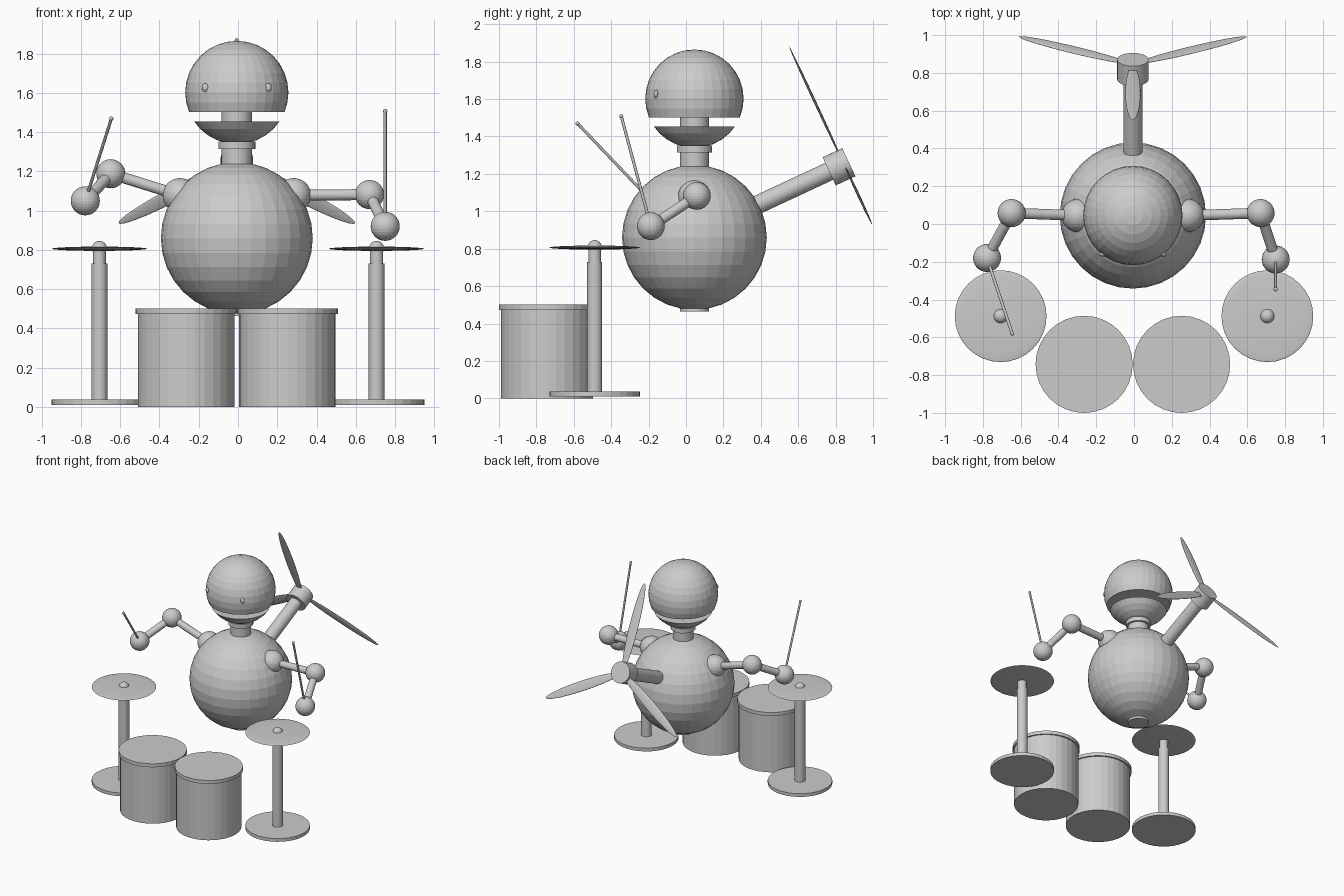
import bpy, bmesh, math
from mathutils import Vector, Matrix

if "Cube" in bpy.data.objects:
    bpy.data.objects.remove(bpy.data.objects["Cube"])

CX = -0.006            # the figure's own centre line
BODY_Y = 0.045

grey = bpy.data.materials.new("plain_grey")
grey.diffuse_color = (0.6, 0.6, 0.6, 1)
grey.use_nodes = True
grey.node_tree.nodes["Principled BSDF"].inputs["Base Color"].default_value = grey.diffuse_color


def finish(name, bm):
    me = bpy.data.meshes.new(name)
    bm.to_mesh(me)
    bm.free()
    me.materials.append(grey)
    ob = bpy.data.objects.new(name, me)
    bpy.context.collection.objects.link(ob)
    return ob


def ball(name, centre, r, scale=(1, 1, 1), rot=Matrix(), seg=32, cut=None, keep_above=True):
    """UV sphere, optionally sliced flat at height cut and capped."""
    bm = bmesh.new()
    m = Matrix.Translation(centre) @ rot @ Matrix.Diagonal((*scale, 1))
    bmesh.ops.create_uvsphere(bm, u_segments=seg, v_segments=seg // 2, radius=r, matrix=m)
    if cut is not None:
        bmesh.ops.bisect_plane(bm, geom=bm.verts[:] + bm.edges[:] + bm.faces[:],
                               plane_co=(0, 0, cut), plane_no=(0, 0, 1),
                               clear_inner=keep_above, clear_outer=not keep_above)
        bmesh.ops.holes_fill(bm, edges=[e for e in bm.edges if e.is_boundary])
        bmesh.ops.recalc_face_normals(bm, faces=bm.faces)
    return finish(name, bm)


def rod(name, a, b, r, seg=32):
    """Closed cylinder between two points."""
    a, b = Vector(a), Vector(b)
    d = b - a
    bm = bmesh.new()
    m = Matrix.Translation((a + b) / 2) @ d.to_track_quat('Z', 'Y').to_matrix().to_4x4()
    bmesh.ops.create_cone(bm, cap_ends=True, segments=seg, radius1=r, radius2=r,
                          depth=d.length, matrix=m)
    return finish(name, bm)


def post(name, x, y, z0, z1, r):
    return rod(name, (x, y, z0), (x, y, z1), r)


# Body, neck column and collar
ball("body", (CX, BODY_Y, 0.86), 0.387)
post("neck_column", CX, BODY_Y, 0.463, 1.51, 0.078)
post("neck_collar", CX, BODY_Y, 1.315, 1.352, 0.094)

# Head split into upper dome and jaw
head = (CX, BODY_Y, 1.602)
ball("head_dome", head, 0.263, cut=1.502)
ball("jaw", head, 0.263, cut=1.453, keep_above=False)
for side in (-1, 1):
    ball("eye", (CX + side * 0.16, -0.16, 1.627), 0.018, scale=(1, 0.7, 1.2), seg=16)

# Arms with drumsticks: elbow, hand and stick tip for each side
arms = {
    "left": (-1, (-0.648, 0.058, 1.188), (-0.778, -0.18, 1.05), (-0.645, -0.58, 1.47)),
    "right": (1, (0.67, 0.058, 1.082), (0.75, -0.188, 0.92), (0.75, -0.346, 1.508)),
}
for label, (side, elbow, hand, tip) in arms.items():
    shoulder = (CX + side * 0.29, BODY_Y, 1.078)
    ball(label + "_shoulder", shoulder, 0.088)
    rod(label + "_upper_arm", shoulder, elbow, 0.028)
    ball(label + "_elbow", elbow, 0.074)
    rod(label + "_forearm", elbow, hand, 0.028)
    ball(label + "_hand", hand, 0.074)
    rod(label + "_drumstick", hand, tip, 0.008, seg=16)
    ball(label + "_drumstick_tip", tip, 0.011, seg=16)

# Tail boom, propeller hub and three blades, tilted 25 degrees upward
tilt = math.radians(25)
axis = Vector((0, math.cos(tilt), math.sin(tilt)))
hub = Vector((CX, 0.818, 1.238))
rod("tail_boom", hub - axis * 0.56, hub, 0.05)
rod("propeller_hub", hub - axis * 0.058, hub + axis * 0.058, 0.083)
root = hub + axis * 0.03
for i in range(3):
    # blade: flattened ellipsoid, long along local z, thin along the axis
    turn = Matrix.Rotation(tilt, 4, 'X') @ Matrix.Rotation(i * math.tau / 3, 4, 'Y')
    centre = root + turn @ Vector((0, 0, 0.36))
    ball("propeller_blade", centre, 1, scale=(0.04, 0.007, 0.335), rot=turn)

# Drums and cymbal stands, mirrored pairs
for side in (-1, 1):
    x = CX + side * 0.258
    post("drum_shell", x, -0.743, 0, 0.49, 0.246)
    post("drum_rim", x, -0.743, 0.473, 0.502, 0.257)

    x, y = side * 0.706, -0.488
    post("stand_base", x, y, 0.01, 0.037, 0.243)
    post("stand_pole", x, y, 0.03, 0.73, 0.04)
    post("stand_pole_top", x, y, 0.72, 0.81, 0.034)
    ball("cymbal", (x, y, 0.806), 0.243, scale=(1, 1, 0.045))
    ball("cymbal_bell", (x, y, 0.808), 0.038, seg=24)
